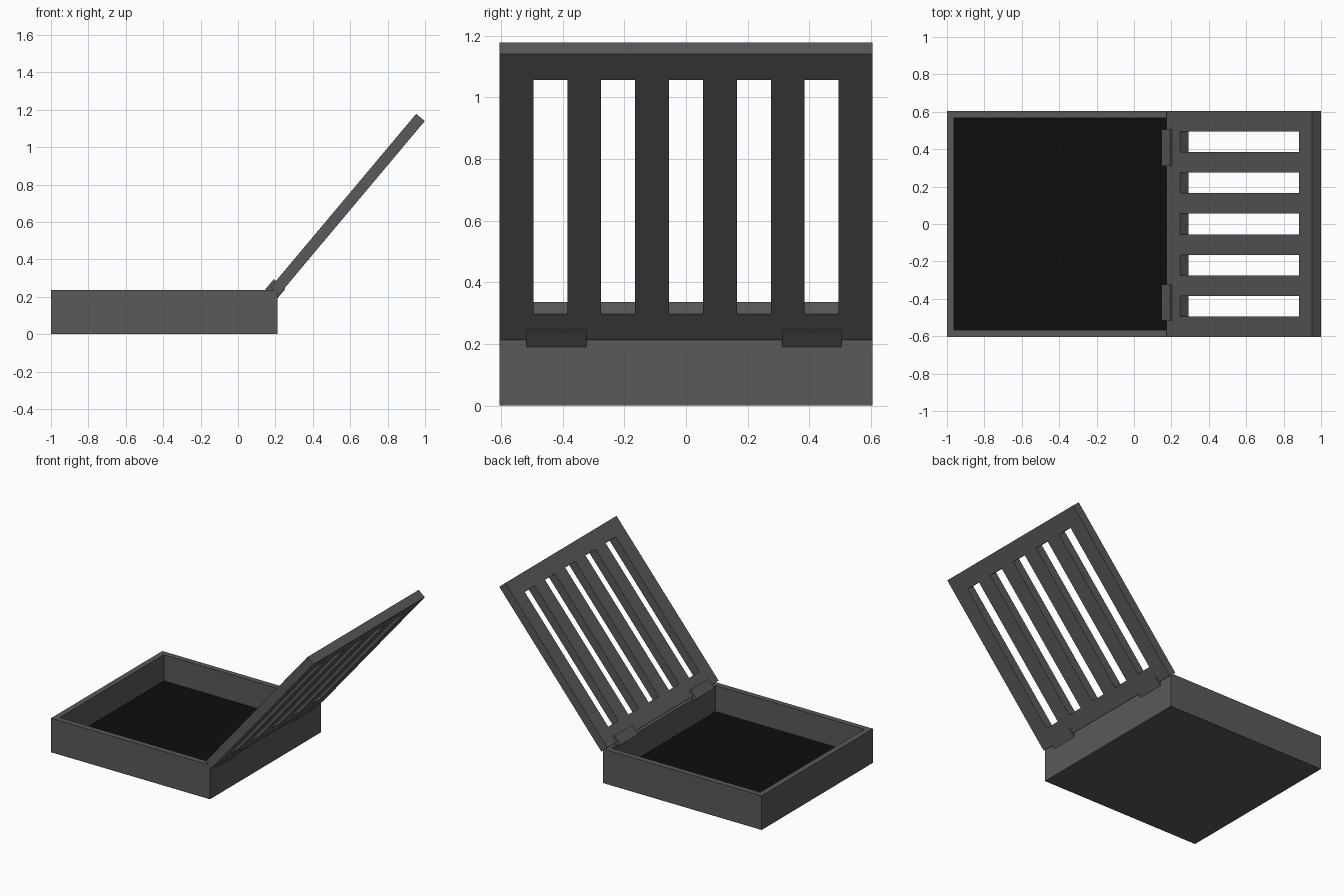
import bpy
import bmesh
from math import radians
from mathutils import Matrix, Vector

cube = bpy.data.objects.get("Cube")
if cube:
    bpy.data.objects.remove(cube, do_unlink=True)


def make_material(name, value):
    mat = bpy.data.materials.new(name)
    mat.use_nodes = True
    colour = (value, value, value, 1)
    mat.diffuse_color = colour
    mat.node_tree.nodes["Principled BSDF"].inputs["Base Color"].default_value = colour
    return mat


grey = make_material("dark_grey", 0.1)
black = make_material("black", 0.004)


def add_object(name, bm, materials, matrix=Matrix()):
    bmesh.ops.recalc_face_normals(bm, faces=bm.faces)
    mesh = bpy.data.meshes.new(name)
    bm.to_mesh(mesh)
    bm.free()
    for mat in materials:
        mesh.materials.append(mat)
    obj = bpy.data.objects.new(name, mesh)
    obj.matrix_world = matrix
    bpy.context.collection.objects.link(obj)
    return obj


def box_bmesh(low, high):
    low, high = Vector(low), Vector(high)
    bm = bmesh.new()
    bmesh.ops.create_cube(bm, size=1)
    bmesh.ops.scale(bm, vec=high - low, verts=bm.verts)
    bmesh.ops.translate(bm, vec=(low + high) / 2, verts=bm.verts)
    return bm


SIZE = 1.21
HALF = SIZE / 2
BAR = SIZE / 11
WALL = 0.055
HEIGHT = 0.235

# Open tray: inset the top and push it down to form the black floor
bm = box_bmesh((-1, -HALF, 0), (SIZE - 1, HALF, HEIGHT))
top = max(bm.faces, key=lambda f: f.calc_center_median().z)
bmesh.ops.inset_individual(bm, faces=[top], thickness=WALL)
floor = bmesh.ops.extrude_discrete_faces(bm, faces=[top])["faces"][0]
bmesh.ops.translate(bm, vec=(0, 0, WALL - HEIGHT), verts=floor.verts)
floor.material_index = 1
add_object("tray", bm, [grey, black])

# Lid frame: local x runs up the lid, local z is its thickness
lid_matrix = Matrix.Translation((0.198, 0, 0.232)) @ Matrix.Rotation(radians(-50), 4, "Y")
THICK = 0.06

# Slatted lid: strips of cells, every second strip open in the middle
bm = bmesh.new()
lengths = [0, BAR, SIZE - BAR, SIZE]
grid = [[bm.verts.new((x, -HALF + j * BAR, -THICK / 2)) for j in range(12)] for x in lengths]
for i in range(3):
    for j in range(11):
        if i == 1 and j % 2 == 1:
            continue
        bm.faces.new((grid[i][j], grid[i + 1][j], grid[i + 1][j + 1], grid[i][j + 1]))
extruded = bmesh.ops.extrude_face_region(bm, geom=bm.faces[:], use_keep_orig=True)["geom"]
raised = [v for v in extruded if isinstance(v, bmesh.types.BMVert)]
bmesh.ops.translate(bm, vec=(0, 0, THICK), verts=raised)
add_object("slatted_lid", bm, [grey], lid_matrix)

# Two hinge blocks wrapping the lower edge of the lid
for name, y in (("right_hinge", -0.42), ("left_hinge", 0.408)):
    bm = box_bmesh((-0.027, y - 0.097, -0.036), (0.043, y + 0.097, 0.045))
    add_object(name, bm, [grey], lid_matrix)
